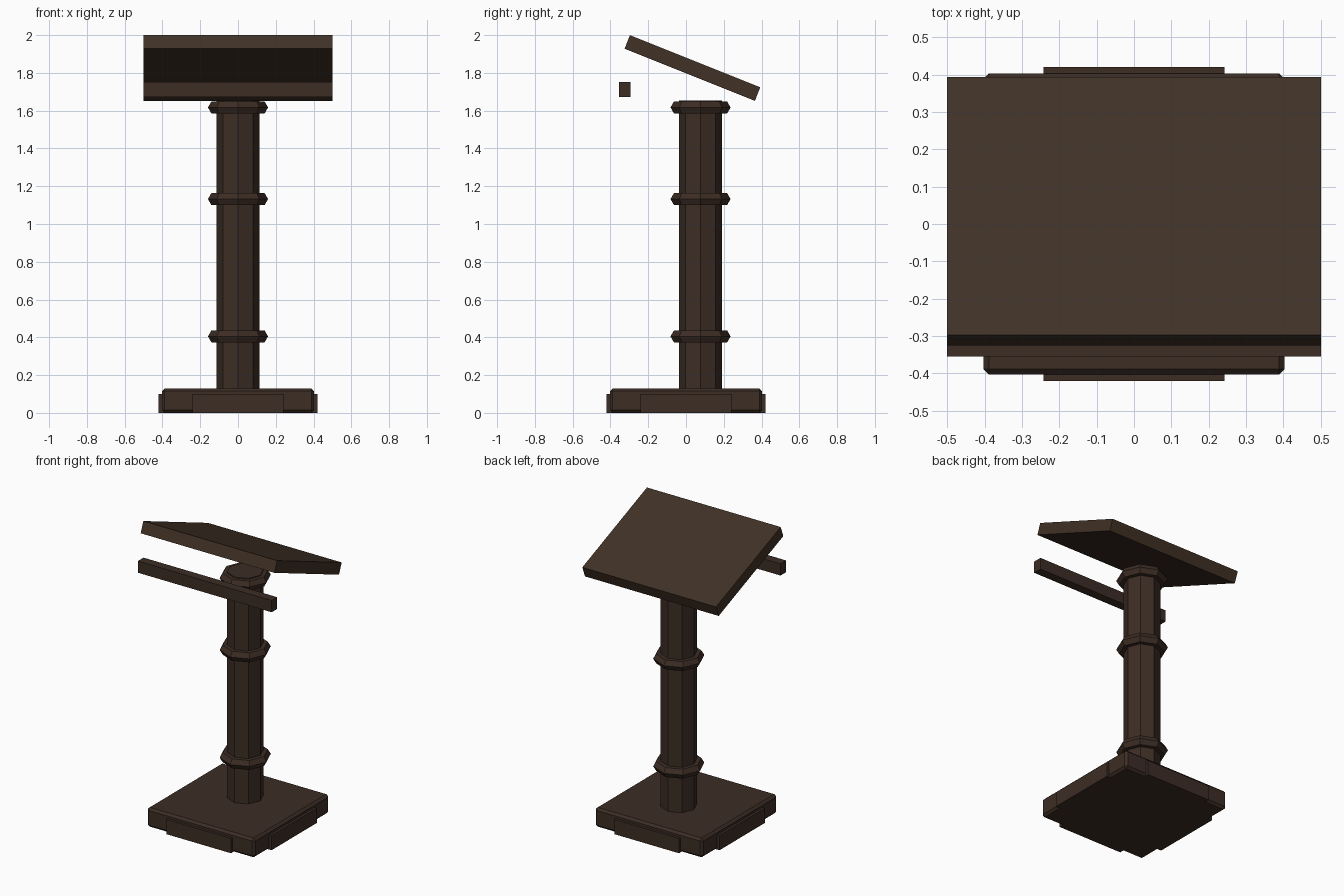
import bpy, bmesh, math

if "Cube" in bpy.data.objects:
    bpy.data.objects.remove(bpy.data.objects["Cube"])


def material(name, rgb):
    m = bpy.data.materials.new(name)
    m.diffuse_color = (*rgb, 1)
    m.use_nodes = True
    m.node_tree.nodes["Principled BSDF"].inputs["Base Color"].default_value = m.diffuse_color
    return m


BOARD_BROWN = material("warm_brown", (0.052, 0.031, 0.019))
BROWN = material("dark_brown", (0.046, 0.026, 0.018))
COLUMN_Y = 0.077


def finish(name, bm, mat):
    bmesh.ops.recalc_face_normals(bm, faces=bm.faces)
    me = bpy.data.meshes.new(name)
    bm.to_mesh(me)
    bm.free()
    me.materials.append(mat)
    ob = bpy.data.objects.new(name, me)
    bpy.context.collection.objects.link(ob)
    return ob


def extrude_x(name, profile, half, mat):
    """Side profile of (y, z) points extruded across x."""
    bm = bmesh.new()
    face = bm.faces.new([bm.verts.new((-half, y, z)) for y, z in profile])
    out = bmesh.ops.extrude_face_region(bm, geom=[face])
    verts = [v for v in out["geom"] if isinstance(v, bmesh.types.BMVert)]
    bmesh.ops.translate(bm, verts=verts, vec=(2 * half, 0, 0))
    return finish(name, bm, mat)


def box(name, hx, y0, y1, z0, z1, mat):
    return extrude_x(name, [(y0, z0), (y1, z0), (y1, z1), (y0, z1)], hx, mat)


# Base slab with chamfered edges
base = box("base_slab", 0.403, -0.403, 0.403, 0, 0.13, BROWN)
bevel = base.modifiers.new("chamfer", "BEVEL")
bevel.width = 0.015
bevel.segments = 1

# Crossed foot panels projecting past the base sides
box("foot_panel_front_back", 0.242, -0.42, 0.42, 0, 0.10, BROWN)
box("foot_panel_sides", 0.42, -0.242, 0.242, 0, 0.10, BROWN)

# Octagonal column
bpy.ops.mesh.primitive_cylinder_add(vertices=8, radius=0.113, depth=1.555,
                                    location=(0, COLUMN_Y, 0.8775))
column = bpy.context.object
column.name = "column"
column.data.materials.append(BROWN)

# Faceted rings around the column
for label, z in (("lower", 0.405), ("middle", 1.132), ("upper", 1.617)):
    bpy.ops.mesh.primitive_torus_add(major_segments=8, minor_segments=6,
                                     major_radius=0.122, minor_radius=0.037,
                                     location=(0, COLUMN_Y, z))
    ring = bpy.context.object
    ring.name = label + "_ring"
    ring.data.polygons.foreach_set("use_smooth", [False] * len(ring.data.polygons))
    ring.data.materials.append(BROWN)

# Sloping reading board
extrude_x("reading_board",
          [(-0.297, 2.0), (-0.325, 1.928), (0.365, 1.652), (0.393, 1.724)],
          0.5, BOARD_BROWN)

# Ledge bar in front of the board
box("ledge_bar", 0.5, -0.355, -0.295, 1.673, 1.752, BROWN)
